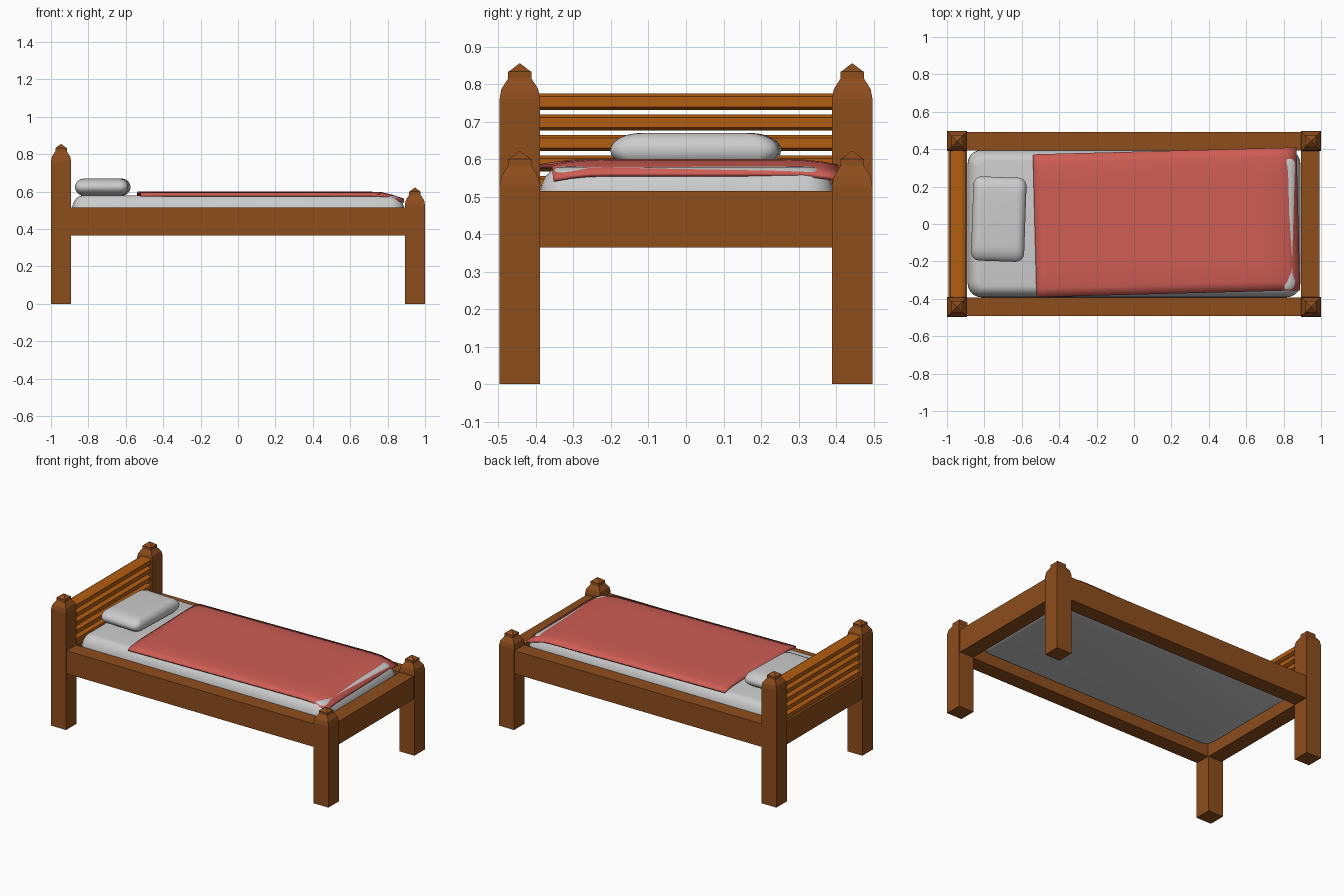
import bpy, bmesh, math
from mathutils import Vector

if "Cube" in bpy.data.objects:
    bpy.data.objects.remove(bpy.data.objects["Cube"])


def material(name, rgb):
    m = bpy.data.materials.new(name)
    m.diffuse_color = (*rgb, 1)
    m.use_nodes = True
    m.node_tree.nodes["Principled BSDF"].inputs["Base Color"].default_value = m.diffuse_color
    return m


WOOD = material("wood", (0.27, 0.075, 0.012))
SLAT = material("slat_wood", (0.45, 0.11, 0.006))
RED = material("blanket_red", (0.62, 0.11, 0.09))


def finish(name, bm, loc=(0, 0, 0), mat=None, rot=0, smooth=False):
    bmesh.ops.recalc_face_normals(bm, faces=bm.faces)
    me = bpy.data.meshes.new(name)
    bm.to_mesh(me)
    bm.free()
    ob = bpy.data.objects.new(name, me)
    bpy.context.collection.objects.link(ob)
    ob.location = loc
    ob.rotation_euler.z = math.radians(rot)
    if mat:
        me.materials.append(mat)
    if smooth:
        me.polygons.foreach_set("use_smooth", [True] * len(me.polygons))
    return ob


def loft(rings):
    """Skin a stack of equal-length point rings and cap both ends."""
    bm = bmesh.new()
    vs = [[bm.verts.new(p) for p in r] for r in rings]
    n = len(vs[0])
    for a, b in zip(vs, vs[1:]):
        for i in range(n):
            j = (i + 1) % n
            bm.faces.new((a[i], a[j], b[j], b[i]))
    bm.faces.new(vs[0][::-1])
    bm.faces.new(vs[-1])
    return bm


def box(name, x, y, z, mat):
    rings = [[(x[0], y[0], h), (x[1], y[0], h), (x[1], y[1], h), (x[0], y[1], h)] for h in z]
    return finish(name, loft(rings), mat=mat)


def rounded_rect(hx, hy, r, z, steps=5):
    pts = []
    for k, (sx, sy) in enumerate([(1, 1), (-1, 1), (-1, -1), (1, -1)]):
        for i in range(steps + 1):
            a = math.pi / 2 * (k + i / steps)
            pts.append((sx * (hx - r) + r * math.cos(a), sy * (hy - r) + r * math.sin(a), z))
    return pts


def cushion(name, hx, hy, r, hz, ix, iy, loc, rot=0):
    """Soft box: edges curve in by ix / iy towards the flat top and bottom."""
    rings = []
    for i in range(-6, 7):
        a = math.pi / 2 * i / 6
        c = 1 - math.cos(a)
        rings.append(rounded_rect(hx - ix * c, hy - iy * c, r * (1 - 0.5 * c), hz * math.sin(a)))
    return finish(name, loft(rings), loc, rot=rot, smooth=True)


# Corner posts with stepped, pointed finials
for end, sx, h in (("head", -1, 0.855), ("foot", 1, 0.622)):
    for side, sy in (("front", -1), ("back", 1)):
        prof = [(0.054, 0), (0.054, h - 0.095), (0.049, h - 0.068), (0.031, h - 0.04),
                (0.031, h - 0.022), (0.027, h - 0.02), (0.001, h)]
        rings = [[(-w, -w, z), (w, -w, z), (w, w, z), (-w, w, z)] for w, z in prof]
        finish(f"{end}_{side}_post", loft(rings), (sx * 0.946, sy * 0.443, 0), WOOD)

# Frame rails
RZ = (0.365, 0.515)
for s, side, end in ((-1, "front", "head"), (1, "back", "foot")):
    box(f"{side}_rail", (-0.9, 0.9), sorted((s * 0.393, s * 0.492)), RZ, WOOD)
    box(f"{end}_rail", sorted((s * 0.893, s * 0.992)), (-0.4, 0.4), RZ, WOOD)

# Headboard slats: chamfered bars
hx, hz, c, d = 0.04, 0.0215, 0.016, 0.008
section = [(-hx + c, -hz), (hx - c, -hz), (hx, -hz + d), (hx, hz - d),
           (hx - c, hz), (-hx + c, hz), (-hx, hz - d), (-hx, -hz + d)]
for i in range(5):
    rings = [[(x, y, z) for x, z in section] for y in (-0.4, 0.4)]
    finish(f"headboard_slat_{i + 1}", loft(rings), (-0.942, 0, 0.753 - 0.055 * i), SLAT)

# Mattress and pillow
cushion("mattress", 0.89, 0.394, 0.075, 0.09, 0.06, 0.06, (0, 0.002, 0.49))
cushion("pillow", 0.142, 0.225, 0.045, 0.046, 0.045, 0.085, (-0.723, 0.026, 0.624), rot=-2)

# Blanket: thin sheet sagging at the sides and drooping over the foot
bm = bmesh.new()
bmesh.ops.create_grid(bm, x_segments=24, y_segments=16, size=0.5)
for v in bm.verts:
    x, y = v.co.x * 1.41, v.co.y * 0.764
    side = max(0, abs(y) - 0.25) / 0.132
    foot = max(0, x - 0.56) / 0.145
    v.co = Vector((x, y, -0.014 * side ** 2 - 0.036 * foot ** 1.5))
blanket = finish("blanket", bm, (0.174, 0.009, 0.6), RED, rot=1.5, smooth=True)
mod = blanket.modifiers.new("thickness", "SOLIDIFY")
mod.thickness = 0.011
mod.offset = -1

# Keep crisp edges on the soft parts
bpy.ops.object.select_all(action="DESELECT")
for name in ("mattress", "pillow", "blanket"):
    ob = bpy.data.objects[name]
    ob.select_set(True)
    bpy.context.view_layer.objects.active = ob
bpy.ops.object.shade_smooth_by_angle(angle=math.radians(40))
